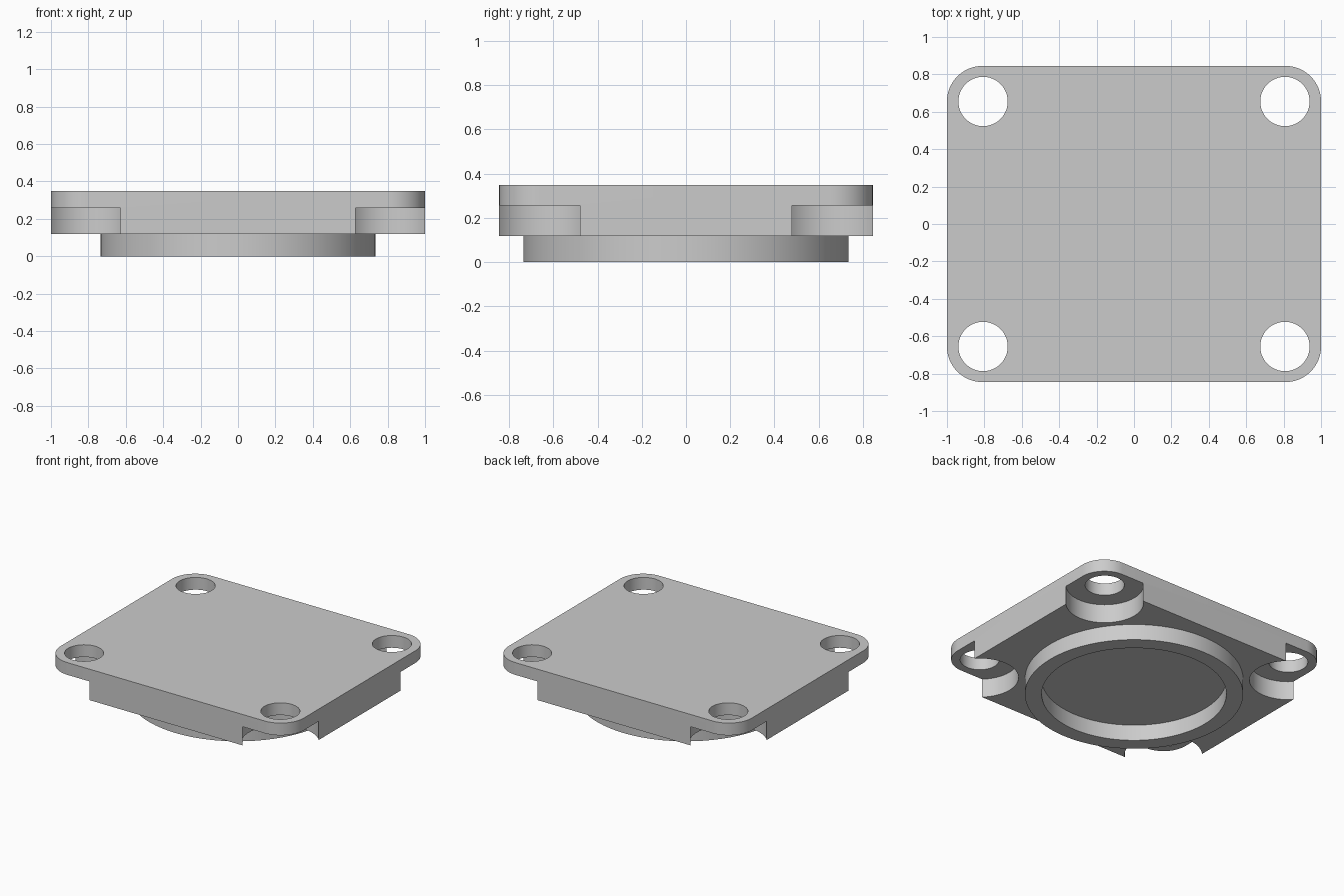
import bpy, bmesh, math

if "Cube" in bpy.data.objects:
    bpy.data.objects.remove(bpy.data.objects["Cube"])

HX, HY = 1.0, 0.845            # plate half sizes
CX, CY = 0.807, 0.655          # screw hole centres
Z_FLANGE, Z_LEDGE, Z_TOP = 0.118, 0.257, 0.348

grey = bpy.data.materials.new("grey")
grey.diffuse_color = (0.6, 0.6, 0.6, 1)
grey.use_nodes = True
grey.node_tree.nodes["Principled BSDF"].inputs["Base Color"].default_value = grey.diffuse_color


def circle(r, n, cx=0, cy=0):
    return [(cx + r * math.cos(2 * math.pi * i / n),
             cy + r * math.sin(2 * math.pi * i / n)) for i in range(n)]


def rounded_rect(hx, hy, r, seg):
    pts = []
    for k, (sx, sy) in enumerate([(1, 1), (-1, 1), (-1, -1), (1, -1)]):
        for i in range(seg + 1):
            a = math.pi / 2 * (k + i / seg)
            pts.append((sx * (hx - r) + r * math.cos(a),
                        sy * (hy - r) + r * math.sin(a)))
    return pts


def prism(name, outline, z0, z1):
    bm = bmesh.new()
    face = bm.faces.new([bm.verts.new((x, y, z0)) for x, y in outline])
    ext = bmesh.ops.extrude_face_region(bm, geom=[face])
    for v in ext["geom"]:
        if isinstance(v, bmesh.types.BMVert):
            v.co.z = z1
    bmesh.ops.recalc_face_normals(bm, faces=bm.faces)
    me = bpy.data.meshes.new(name)
    bm.to_mesh(me)
    bm.free()
    me.materials.append(grey)
    ob = bpy.data.objects.new(name, me)
    bpy.context.collection.objects.link(ob)
    return ob


def activate(ob):
    bpy.ops.object.select_all(action='DESELECT')
    bpy.context.view_layer.objects.active = ob
    ob.select_set(True)


def cut(ob, cutter):
    mod = ob.modifiers.new("cut", 'BOOLEAN')
    mod.operation = 'DIFFERENCE'
    mod.solver = 'EXACT'
    mod.object = cutter
    activate(ob)
    bpy.ops.object.modifier_apply(modifier=mod.name)
    bpy.data.objects.remove(cutter)


# Cover plate with rounded corners
plate = prism("cover_plate", rounded_rect(HX, HY, 0.19, 16), Z_FLANGE, Z_TOP)

# Corner relief pockets from below, then through holes
for sx in (-1, 1):
    for sy in (-1, 1):
        cut(plate, prism("pocket_cutter", circle(0.261, 64, sx * CX, sy * CY), -0.1, Z_LEDGE))
        cut(plate, prism("hole_cutter", circle(0.132, 48, sx * CX, sy * CY), -0.1, 0.6))

# Locating ring under the plate, sunk slightly into it
ring = prism("locating_ring", circle(0.735, 128), 0, Z_FLANGE + 0.01)
cut(ring, prism("ring_cutter", circle(0.622, 128), -0.1, 0.3))

for ob in (plate, ring):
    activate(ob)
    bpy.ops.object.shade_smooth_by_angle(angle=math.radians(30))
